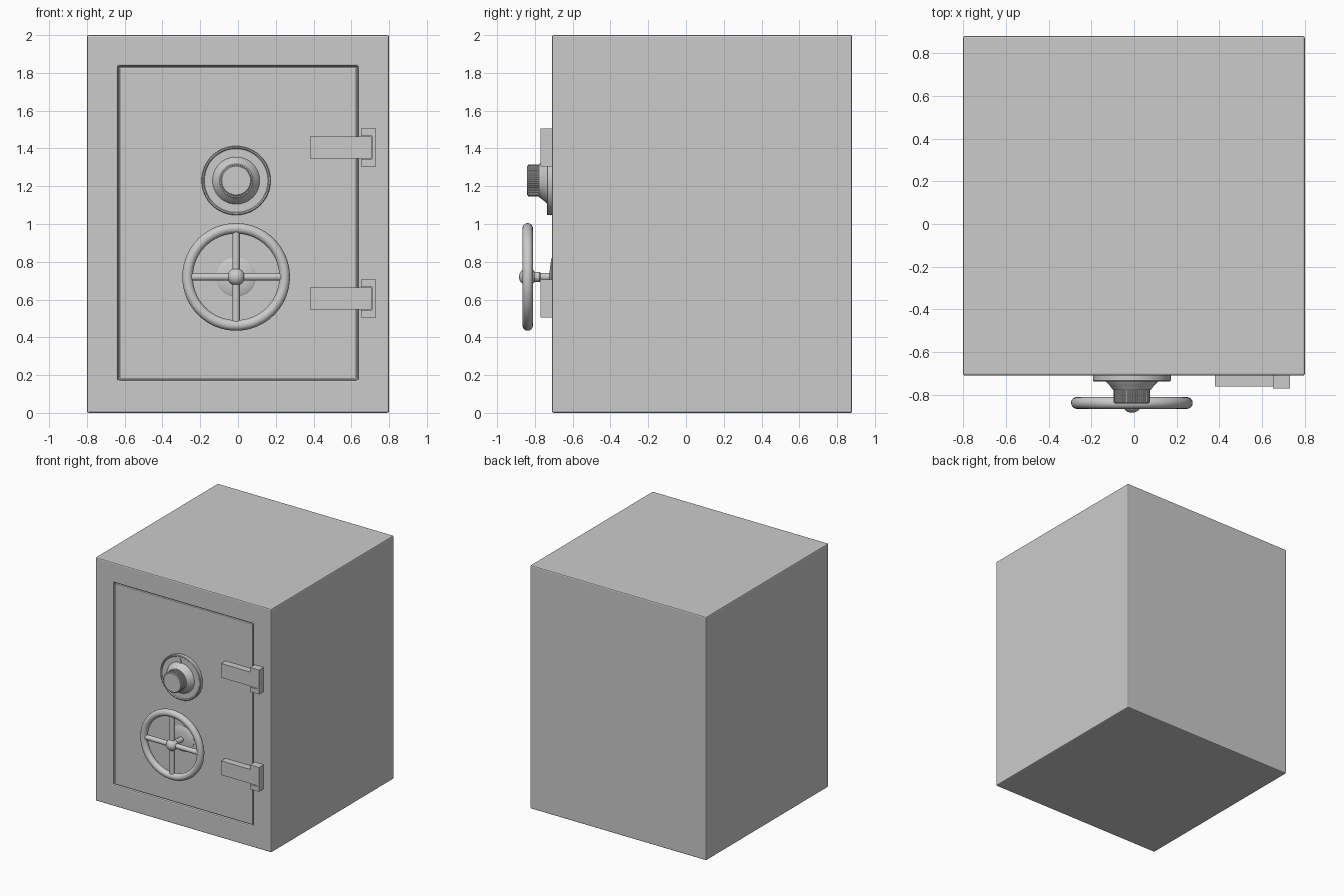
import bpy, bmesh
from math import sin, cos, pi, radians
from mathutils import Matrix

if "Cube" in bpy.data.objects:
    bpy.data.objects.remove(bpy.data.objects["Cube"])

CX = -0.01            # shared x centre of dial and wheel
DIAL_Z, WHEEL_Z = 1.23, 0.72
WHEEL_Y = -0.838


def finish(name, bm, bevel=0.0, smooth=True):
    bmesh.ops.recalc_face_normals(bm, faces=bm.faces)
    me = bpy.data.meshes.new(name)
    bm.to_mesh(me)
    bm.free()
    ob = bpy.data.objects.new(name, me)
    bpy.context.collection.objects.link(ob)
    if bevel:
        m = ob.modifiers.new("bevel", 'BEVEL')
        m.width, m.segments, m.limit_method = bevel, 2, 'ANGLE'
    if smooth:
        bpy.ops.object.select_all(action='DESELECT')
        ob.select_set(True)
        bpy.context.view_layer.objects.active = ob
        bpy.ops.object.shade_smooth_by_angle(angle=radians(35))
    return ob


def box(name, x, y, z, bevel=0.0):
    bm = bmesh.new()
    bmesh.ops.create_cube(bm, size=1)
    for v in bm.verts:
        v.co = [r[0] if c < 0 else r[1] for c, r in zip(v.co, (x, y, z))]
    return finish(name, bm, bevel, smooth=False)


def prism(name, pts, y0, y1):
    # x-z outline extruded along y
    bm = bmesh.new()
    f = bm.faces.new([bm.verts.new((x, y0, z)) for x, z in pts])
    ext = bmesh.ops.extrude_face_region(bm, geom=[f])
    for v in ext["geom"]:
        if isinstance(v, bmesh.types.BMVert):
            v.co.y = y1
    return finish(name, bm, smooth=False)


def lathe(name, profile, z, segs=64, knurl=0.0):
    # (radius, y) profile turned about the y axis, closed with end caps
    bm = bmesh.new()
    rings = []
    for r, y in profile:
        ring = []
        for i in range(segs):
            a = 2 * pi * i / segs
            q = r - (knurl if i % 4 > 1 else 0)
            ring.append(bm.verts.new((CX + q * sin(a), y, z + q * cos(a))))
        rings.append(ring)
    for a, b in zip(rings, rings[1:]):
        for i in range(segs):
            j = (i + 1) % segs
            bm.faces.new((a[i], a[j], b[j], b[i]))
    bm.faces.new(rings[0])
    bm.faces.new(rings[-1])
    return finish(name, bm)


# safe body with a shallow door recess
body = box("safe_body", (-0.8, 0.8), (-0.71, 0.88), (0, 2))
cutter = box("door_cutter", (-0.634, 0.634), (-0.8, -0.66), (0.174, 1.836))
cutter.hide_render = True
cutter.hide_set(True)
cut = body.modifiers.new("door_recess", 'BOOLEAN')
cut.object, cut.operation, cut.solver = cutter, 'DIFFERENCE', 'EXACT'
bev = body.modifiers.new("bevel", 'BEVEL')
bev.width, bev.segments, bev.limit_method = 0.009, 2, 'ANGLE'

# door panel
box("door", (-0.627, 0.627), (-0.706, -0.655), (0.181, 1.829), 0.005)

# hinges: strap seated in a notched block
for tag, z in (("lower", 0.605), ("upper", 1.405)):
    box(tag + "_hinge_strap", (0.38, 0.708), (-0.762, -0.70), (z - 0.058, z + 0.058))
    prism(tag + "_hinge_block",
          [(0.65, z - 0.1), (0.73, z - 0.1), (0.73, z + 0.1), (0.65, z + 0.1),
           (0.65, z + 0.061), (0.71, z + 0.061), (0.71, z - 0.061), (0.65, z - 0.061)],
          -0.77, -0.70)

# combination dial: plate with cone, knurled knob, knob face, pointer
lathe("dial_plate", [(0.183, -0.70), (0.183, -0.733), (0.179, -0.737), (0.173, -0.737),
                     (0.168, -0.731), (0.125, -0.731), (0.122, -0.738),
                     (0.105, -0.755), (0.088, -0.778)], DIAL_Z)
lathe("dial_knob", [(0.085, -0.775), (0.085, -0.836)], DIAL_Z, segs=192, knurl=0.003)
lathe("dial_knob_face", [(0.081, -0.83), (0.081, -0.837), (0.076, -0.841)], DIAL_Z)
prism("dial_pointer", [(CX - 0.012, DIAL_Z + 0.115), (CX + 0.012, DIAL_Z + 0.115),
                       (CX, DIAL_Z + 0.16)], -0.737, -0.725)

# handwheel base flange and shaft
lathe("wheel_flange", [(0.105, -0.70), (0.105, -0.708), (0.095, -0.714),
                       (0.06, -0.718), (0.03, -0.722)], WHEEL_Z)
lathe("wheel_shaft", [(0.021, -0.70), (0.021, -0.77), (0.027, -0.775),
                      (0.027, -0.83)], WHEEL_Z, segs=24)

# handwheel rim
R, T = 0.257, 0.028
bm = bmesh.new()
start = [bm.verts.new((CX + R + T * cos(k * pi / 8), WHEEL_Y + T * sin(k * pi / 8), WHEEL_Z))
         for k in range(16)]
edges = [bm.edges.new((start[k], start[(k + 1) % 16])) for k in range(16)]
bmesh.ops.spin(bm, geom=edges, cent=(CX, WHEEL_Y, WHEEL_Z), axis=(0, 1, 0),
               angle=2 * pi, steps=64)
bmesh.ops.remove_doubles(bm, verts=bm.verts, dist=1e-4)
finish("wheel_rim", bm)

# handwheel spokes
for i in range(4):
    bm = bmesh.new()
    bmesh.ops.create_cone(bm, cap_ends=True, segments=20, radius1=0.02, radius2=0.02, depth=0.25,
                          matrix=Matrix.Translation((CX, WHEEL_Y, WHEEL_Z))
                          @ Matrix.Rotation(i * pi / 2, 4, 'Y')
                          @ Matrix.Translation((0, 0, 0.125)))
    finish(f"wheel_spoke_{i + 1}", bm)

# handwheel hub
bm = bmesh.new()
bmesh.ops.create_uvsphere(bm, u_segments=32, v_segments=16, radius=0.046,
                          matrix=Matrix.Translation((CX, WHEEL_Y, WHEEL_Z)))
finish("wheel_hub", bm)
